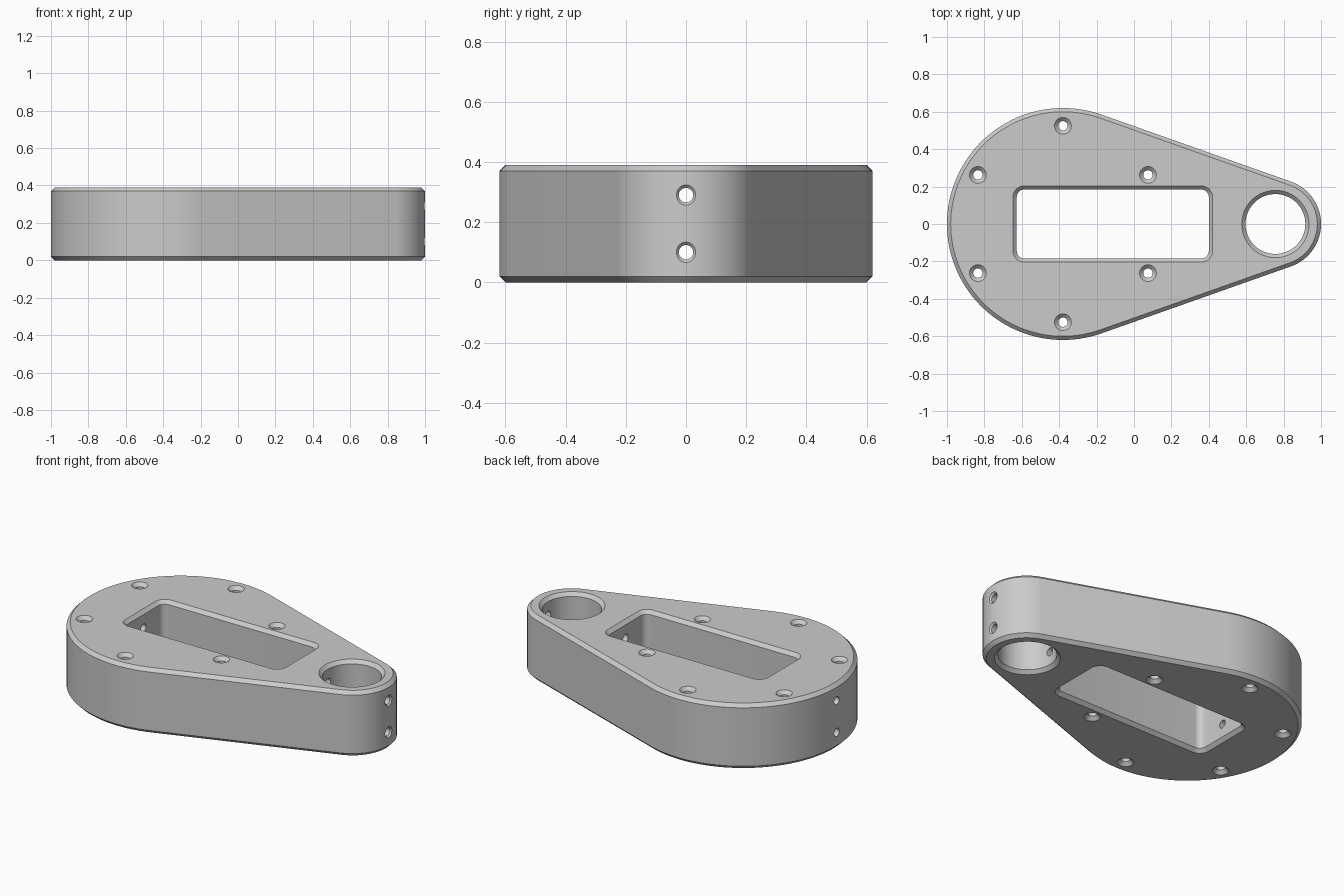
import bpy, bmesh
from math import asin, cos, sin, pi, radians
from mathutils import Matrix

if "Cube" in bpy.data.objects:
    bpy.data.objects.remove(bpy.data.objects["Cube"], do_unlink=True)

H, C = 0.39, 0.02            # plate height, chamfer size
BIG_X, BIG_R = -0.38, 0.62   # wide end
TIP_X, TIP_R = 0.76, 0.24    # narrow end

grey = bpy.data.materials.new("grey")
grey.use_nodes = True
grey.diffuse_color = (0.6, 0.6, 0.6, 1)
grey.node_tree.nodes["Principled BSDF"].inputs["Base Color"].default_value = (0.6, 0.6, 0.6, 1)


def arc(cx, cy, r, a0, a1, n):
    return [(cx + r * cos(a0 + (a1 - a0) * i / n), cy + r * sin(a0 + (a1 - a0) * i / n))
            for i in range(n + 1)]


def teardrop(grow):
    # two arcs joined by their common tangents
    t = pi / 2 - asin((BIG_R - TIP_R) / (TIP_X - BIG_X))
    return (arc(TIP_X, 0, TIP_R + grow, -t, t, 40)
            + arc(BIG_X, 0, BIG_R + grow, t, 2 * pi - t, 80))


def circle(cx, cy, r, n=48):
    return lambda grow: arc(cx, cy, r + grow, 0, 2 * pi, n)[:-1]


def rounded_slot(grow):
    pts = []
    corners = [(0.36, 0.144), (-0.587, 0.144), (-0.587, -0.144), (0.36, -0.144)]
    for i, (x, y) in enumerate(corners):
        pts += arc(x, y, 0.04 + grow, i * pi / 2, (i + 1) * pi / 2, 8)
    return pts


def loft(name, profile, levels, matrix=None):
    # stack offset copies of a profile; levels are (height, grow)
    bm = bmesh.new()
    rings = [[bm.verts.new((x, y, z)) for x, y in profile(grow)] for z, grow in levels]
    for low, high in zip(rings, rings[1:]):
        for i in range(len(low)):
            j = (i + 1) % len(low)
            bm.faces.new((low[i], low[j], high[j], high[i]))
    bm.faces.new(rings[0][::-1])
    bm.faces.new(rings[-1])
    if matrix:
        bm.transform(matrix)
    mesh = bpy.data.meshes.new(name)
    bm.to_mesh(mesh)
    bm.free()
    mesh.materials.append(grey)
    obj = bpy.data.objects.new(name, mesh)
    bpy.context.collection.objects.link(obj)
    return obj


def through(c):
    # straight cut flaring to a chamfer c at both faces
    e = 0.01
    return [(-e, c + e), (c, 0), (H - c, 0), (H + e, c + e)]


# Body with chamfered rims
body = loft("teardrop_plate", teardrop, [(0, -C), (C, 0), (H - C, 0), (H, -C)])

# Vertical openings: slot, bore and the ring of screw holes
cutters = [loft("slot_cutter", rounded_slot, through(C)),
           loft("bore_cutter", circle(TIP_X - 0.004, 0, 0.16, 64), through(C))]
for k in range(6):
    a = radians(30 + 60 * k)
    x, y = BIG_X + 0.525 * cos(a), 0.525 * sin(a)
    cutters.append(loft("screw_cutter", circle(x, y, 0.025, 32), through(C)))

# Lengthwise holes, countersunk at the narrow end
for z in (0.1, 0.29):
    turn = Matrix.Translation((0, 0, z)) @ Matrix.Rotation(pi / 2, 4, 'Y')
    levels = [(-1.1, 0), (0.99, 0), (1.01, 0.02)]
    cutters.append(loft("long_hole_cutter", circle(0, 0, 0.024, 32), levels, turn))

for cutter in cutters:
    cutter.hide_render = True
    mod = body.modifiers.new("cut", 'BOOLEAN')
    mod.operation, mod.solver, mod.object = 'DIFFERENCE', 'EXACT', cutter

# Bake the cuts and drop the helpers
deps = bpy.context.evaluated_depsgraph_get()
cut_mesh = bpy.data.meshes.new_from_object(body.evaluated_get(deps))
body.modifiers.clear()
body.data = cut_mesh
for cutter in cutters:
    bpy.data.objects.remove(cutter, do_unlink=True)

bpy.ops.object.select_all(action='DESELECT')
body.select_set(True)
bpy.context.view_layer.objects.active = body
bpy.ops.object.shade_smooth_by_angle(angle=radians(30))
